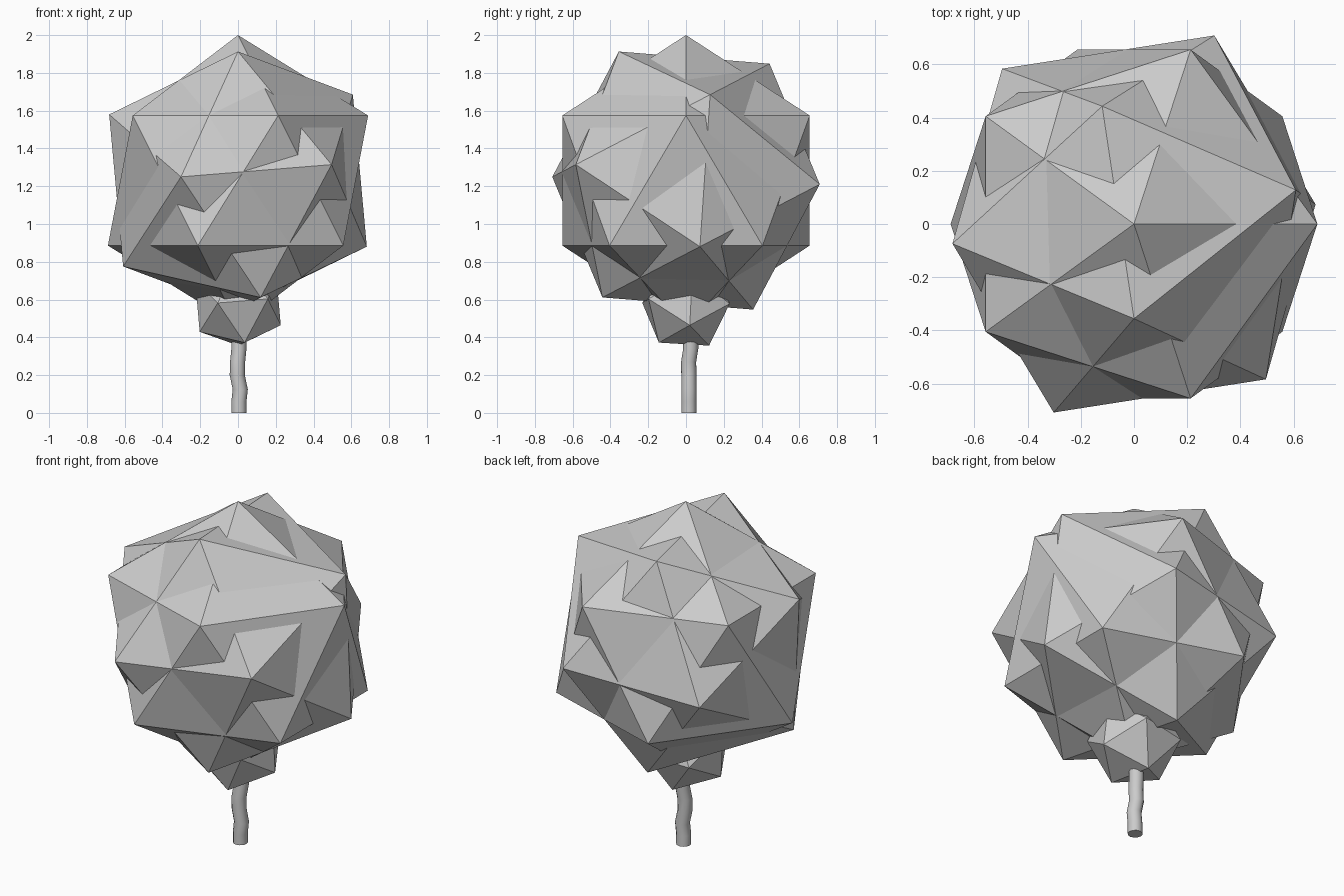
import bpy, bmesh, math
from mathutils import Matrix, Vector

if "Cube" in bpy.data.objects:
    bpy.data.objects.remove(bpy.data.objects["Cube"])


def ico(name, radius, z, rot):
    # flat-shaded icosahedron with a given orientation
    bm = bmesh.new()
    bmesh.ops.create_icosphere(bm, subdivisions=1, radius=radius,
                               matrix=Matrix.Translation((0, 0, z)) @ rot)
    me = bpy.data.meshes.new(name)
    bm.to_mesh(me)
    bm.free()
    ob = bpy.data.objects.new(name, me)
    bpy.context.collection.objects.link(ob)
    return ob


# two interlocking crown clusters, the second one turned and tilted
ico("crown_upright", 0.77, 1.23, Matrix.Identity(4))
ico("crown_tilted", 0.77, 1.23,
    Matrix.Rotation(math.radians(27.5), 4, 'X') @ Matrix.Rotation(math.radians(28), 4, 'Z'))

# small cluster under the crown, aimed by two of its corners
low = Vector((0.035, -0.145, -0.21)).normalized()
side = Vector((0.225, 0.02, -0.115))
az = -low
ax = -(side - az * side.dot(az)).normalized()
ay = az.cross(ax)
ico("lower_cluster", 0.255, 0.58, Matrix((ax, ay, az)).transposed().to_4x4())

# wavy trunk: rings swept up a short path
path = [(0.005, 0.015, 0), (0.005, 0.015, 0.06), (0.012, 0.015, 0.125),
        (-0.004, 0.015, 0.2), (-0.002, 0.014, 0.27), (0.005, 0.025, 0.34),
        (0.005, 0.025, 0.46)]
sides, r = 12, 0.04
bm = bmesh.new()
rings = [[bm.verts.new((x + r * math.cos(2 * math.pi * i / sides),
                        y + r * math.sin(2 * math.pi * i / sides), z))
          for i in range(sides)] for x, y, z in path]
for a, b in zip(rings, rings[1:]):
    for i in range(sides):
        j = (i + 1) % sides
        bm.faces.new((a[i], a[j], b[j], b[i]))
bm.faces.new(rings[0][::-1])
bm.faces.new(rings[-1])
me = bpy.data.meshes.new("trunk")
bm.to_mesh(me)
bm.free()
trunk = bpy.data.objects.new("trunk", me)
bpy.context.collection.objects.link(trunk)
bpy.context.view_layer.objects.active = trunk
trunk.select_set(True)
bpy.ops.object.shade_smooth_by_angle(angle=math.radians(40))
